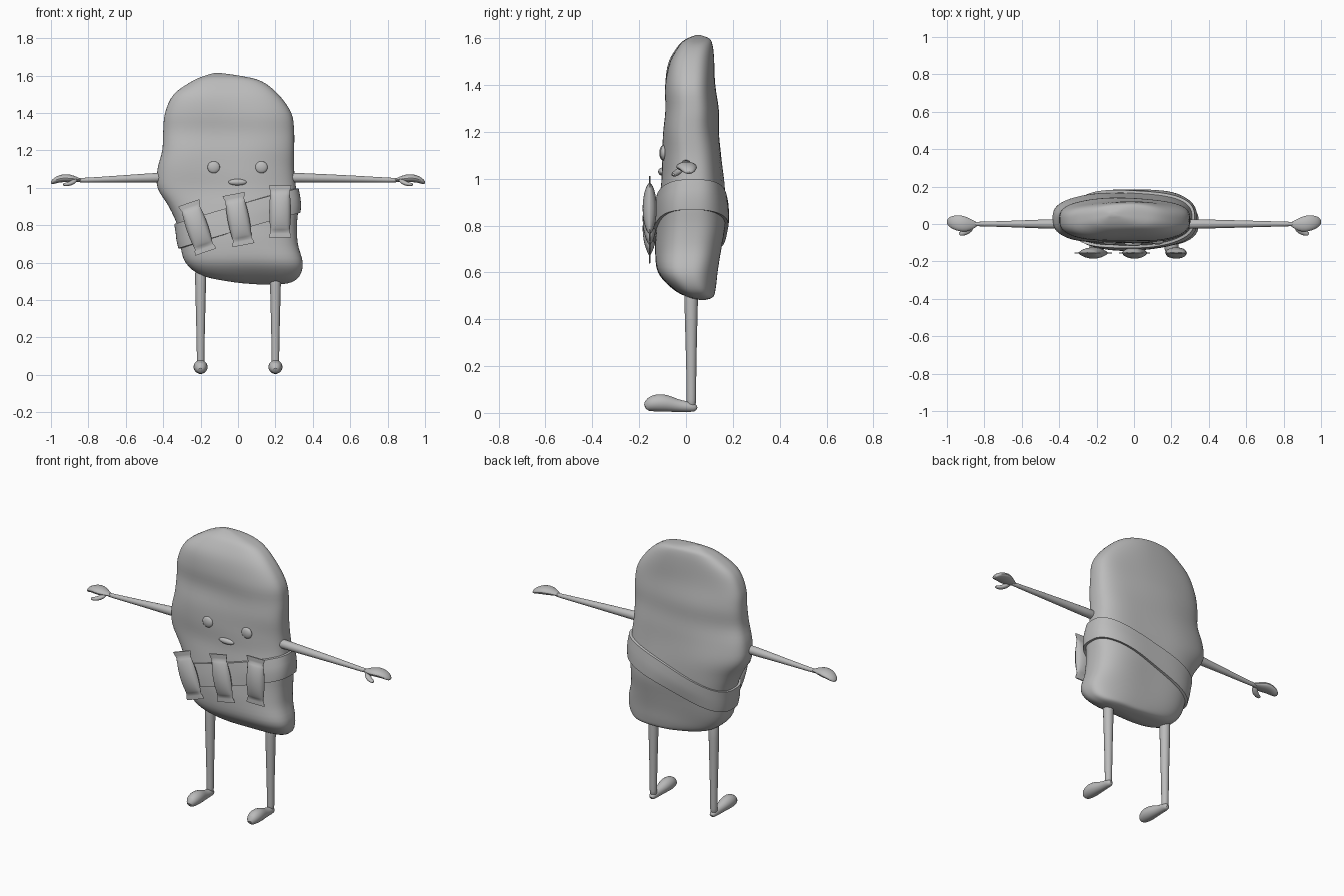
import bpy, bmesh, math
from mathutils import Vector, Matrix

if "Cube" in bpy.data.objects:
    bpy.data.objects.remove(bpy.data.objects["Cube"])

grey = bpy.data.materials.new("plain_grey")
grey.diffuse_color = (0.5, 0.5, 0.5, 1)
grey.use_nodes = True
grey.node_tree.nodes["Principled BSDF"].inputs["Base Color"].default_value = grey.diffuse_color


def make(name, rings, closed=False, matrix=None, subdiv=0):
    """Skin a list of equal rings into a mesh; close the ends or join last to first."""
    bm = bmesh.new()
    vs = [[bm.verts.new(p) for p in ring] for ring in rings]
    n = len(vs[0])
    pairs = list(zip(vs, vs[1:])) + ([(vs[-1], vs[0])] if closed else [])
    for a, b in pairs:
        for i in range(n):
            j = (i + 1) % n
            bm.faces.new((a[i], a[j], b[j], b[i]))
    if not closed:
        bm.faces.new(vs[0])
        bm.faces.new(vs[-1])
    bmesh.ops.recalc_face_normals(bm, faces=bm.faces)
    if matrix:
        bm.transform(matrix)
    me = bpy.data.meshes.new(name)
    bm.to_mesh(me)
    bm.free()
    me.materials.append(grey)
    ob = bpy.data.objects.new(name, me)
    bpy.context.collection.objects.link(ob)
    if subdiv:
        ob.modifiers.new("smooth", 'SUBSURF').levels = subdiv
        ob.modifiers["smooth"].render_levels = subdiv
    return ob


def tube(name, path, flat=1.0):
    """Round tube along (x, y, z, radius) points; flat scales the second cross axis."""
    pts = [Vector(p[:3]) for p in path]
    rings = []
    for i, p in enumerate(pts):
        t = (pts[min(i + 1, len(pts) - 1)] - pts[max(i - 1, 0)]).normalized()
        ref = Vector((0, 0, 1)) if abs(t.z) < 0.8 else Vector((0, 1, 0))
        u = t.cross(ref).normalized()
        w = u.cross(t)
        r = path[i][3]
        rings.append([p + r * (u * math.cos(a) + w * flat * math.sin(a))
                      for a in (k * math.tau / 12 for k in range(12))])
    return make(name, rings, subdiv=1)


# Body outline: height, left, right, front, back
ROWS = [(.483, .12, .22, .05, .08), (.495, -.02, .285, .0, .11), (.53, -.19, .33, -.06, .122),
        (.60, -.28, .346, -.118, .135), (.70, -.31, .32, -.126, .155), (.80, -.325, .315, -.123, .168),
        (.90, -.37, .322, -.115, .165), (1.0, -.43, .31, -.10, .16), (1.1, -.43, .30, -.10, .15),
        (1.2, -.405, .30, -.10, .136), (1.3, -.40, .30, -.088, .135), (1.4, -.39, .285, -.088, .125),
        (1.5, -.343, .215, -.073, .117), (1.57, -.245, .125, -.035, .108),
        (1.598, -.18, .015, .0, .095), (1.613, -.13, -.09, .04, .06)]


def row(t):
    """Smooth interpolation between outline rows."""
    i = min(int(t), len(ROWS) - 2)
    f = t - i
    p = [ROWS[max(0, min(len(ROWS) - 1, i + k))] for k in (-1, 0, 1, 2)]
    return [b + .5 * f * (c - a + f * (2 * a - 5 * b + 4 * c - d + f * (3 * (b - c) + d - a)))
            for a, b, c, d in zip(*p)]


def row_at(z):
    lo, hi = 0, len(ROWS) - 1
    for _ in range(30):
        mid = (lo + hi) / 2
        lo, hi = (mid, hi) if row(mid)[0] < z else (lo, mid)
    return row(lo)


def section(r, ang, off=0.0):
    """Point on a rounded-box cross-section with gentle lumps."""
    z, xl, xr, yf, yb = r
    c, s = math.cos(ang), math.sin(ang)
    a, b = (xr - xl) / 2 + off, (yb - yf) / 2 + off
    x = (xl + xr) / 2 + a * math.copysign(abs(c) ** .71, c)
    y = (yf + yb) / 2 + b * math.copysign(abs(s) ** .71, s)
    y += .006 * math.sin(9 * x + 7 * z) * math.sin(11 * z - 4 * x) * abs(s)
    return Vector((x, y, z))


N = 96
ANGLES = [k * math.tau / N for k in range(N)]
STEPS = (len(ROWS) - 1) * 4
make("body", [[section(row(k / 4), a) for a in ANGLES] for k in range(STEPS + 1)])

# Slanted sash around the body
sash = []
for a in ANGLES:
    zc = .84 + .29 * section(row_at(.84), a).x
    sash.append([section(row_at(zc + h), a, o) for h, o in
                 ((-.065, -.01), (-.065, .014), (-.02, .016), (.02, .016), (.065, .014), (.065, -.01))])
make("sash", sash, closed=True)


# Crimped packets with zigzag ends
def packet(name, x, z, tilt):
    half, n, rows = .108, 12, 20
    rings = []
    for k in range(-2, rows + 3):
        v = max(-1, min(1, 2 * k / rows - 1))
        crimp = max(0, -k, k - rows)
        w = .050 + .008 * (1 - v * v) + .005 * crimp
        thick = .003 + .026 * (1 - v * v) ** .7
        ring = []
        for side in (-1, 1):
            for i in range(n + 1):
                j = i if side < 0 else n - i
                u = 2 * j / n - 1
                zz = v * half + math.copysign(crimp * .010, v)
                if crimp == 2:
                    zz += math.copysign(.011 if j % 2 == 0 else -.011, v)
                y = side * (.001 + thick * math.sqrt(max(0, 1 - u * u)))
                ring.append(Vector((u * w, y, zz)))
        rings.append(ring)
    m = Matrix.Translation((x, -.155, z)) @ Matrix.Rotation(math.radians(tilt), 4, 'Y')
    make(name, rings, matrix=m)


packet("left_packet", -.218, .788, -19)
packet("middle_packet", .003, .83, -11)
packet("right_packet", .225, .873, 0)


# Face: flattened domes on the front surface
def dome(name, x, z, rx, rz, depth):
    r = row_at(z)
    y = min((section(r, a) for a in ANGLES if math.sin(a) < 0), key=lambda p: abs(p.x - x)).y
    rings = [[Vector((x + rx * math.sin(p) * math.cos(a), y - depth * math.cos(p),
                      z + rz * math.sin(p) * math.sin(a)))
              for a in (k * math.tau / 32 for k in range(32))]
             for p in (math.pi * i / 14 for i in (.2, 1, 2, 3, 4, 5, 6, 7, 8, 9, 10, 11, 12, 13, 13.8))]
    make(name, rings)


dome("left_eye", -.13, 1.11, .033, .032, .014)
dome("right_eye", .125, 1.11, .033, .032, .014)
dome("mouth", -.003, 1.03, .049, .017, .016)

# Limbs
for side, s, shoulder, hip in (("left", -1, .38, .60), ("right", 1, .26, .56)):
    tube(side + "_arm", [(s * shoulder, 0, 1.055, .028), (s * (shoulder + .06), 0, 1.054, .027),
                         (s * .65, 0, 1.047, .018), (s * .84, 0, 1.04, .012), (s * .87, 0, 1.042, .012)])
    # Mitten hand curling down, with thumb
    tube(side + "_hand", [(s * .835, 0, 1.04, .010), (s * .86, -.003, 1.046, .024),
                          (s * .895, -.004, 1.051, .042), (s * .93, .004, 1.053, .046),
                          (s * .965, .010, 1.045, .038), (s * .988, .012, 1.033, .028),
                          (s * 1.0, .012, 1.022, .010)], flat=.5)
    tube(side + "_thumb", [(s * .865, -.01, 1.045, .012), (s * .878, -.03, 1.033, .018),
                           (s * .90, -.045, 1.021, .016), (s * .925, -.052, 1.017, .013),
                           (s * .937, -.054, 1.018, .005)], flat=.75)
    tube(side + "_leg", [(s * .2, .022, hip, .031), (s * .2, .022, .5, .031), (s * .2, .022, .3, .025),
                         (s * .2, .023, .12, .021), (s * .2, .023, .05, .021), (s * .2, .022, .025, .020)])
    tube(side + "_foot", [(s * .2, y, r + .003, r) for y, r in
                          ((.045, .010), (.036, .021), (.0, .024), (-.04, .028), (-.08, .038),
                           (-.12, .041), (-.155, .034), (-.174, .016))])

bpy.ops.object.select_all(action='SELECT')
bpy.context.view_layer.objects.active = bpy.data.objects["body"]
bpy.ops.object.shade_smooth_by_angle(angle=math.radians(45))
